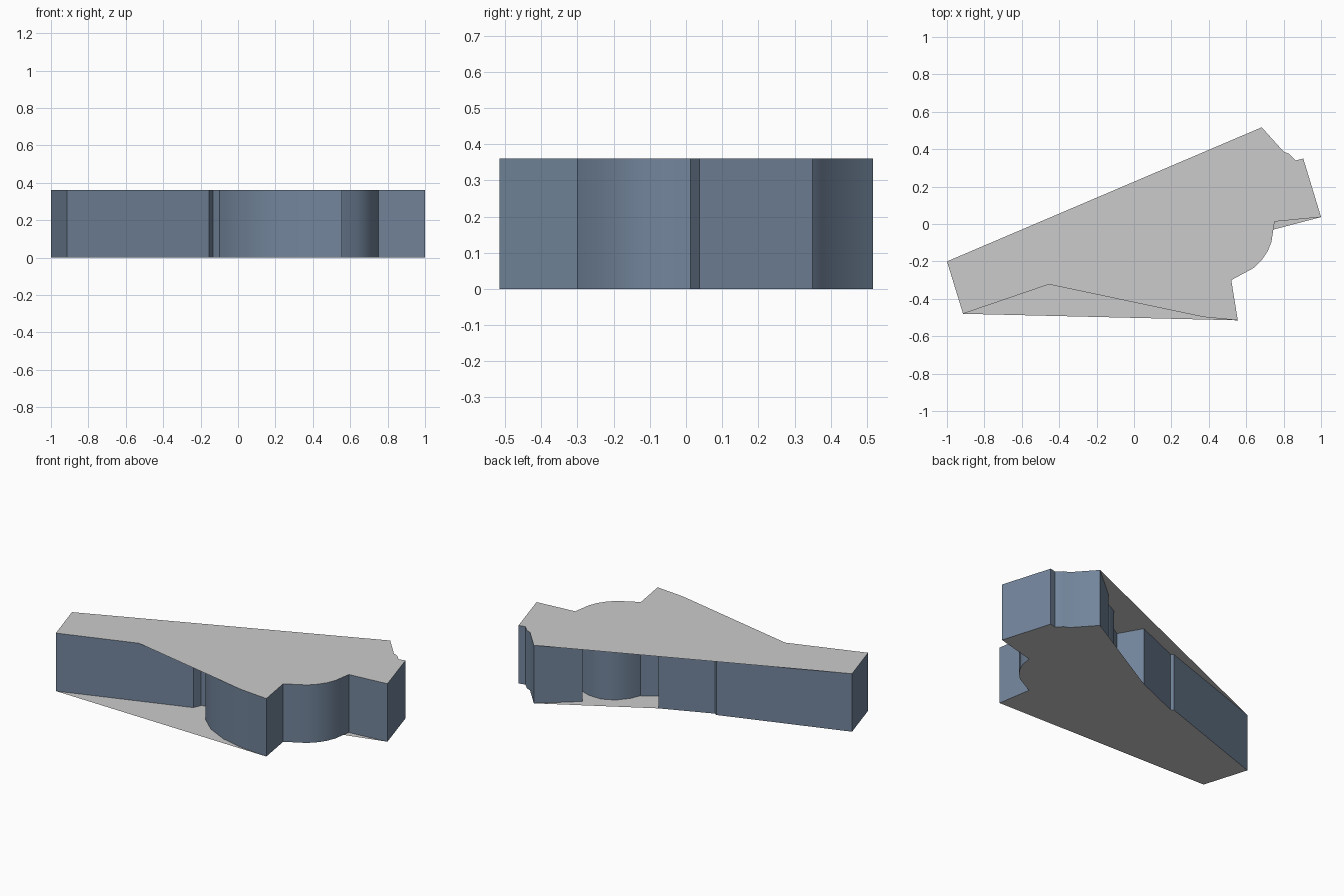
import bpy, bmesh, math

if "Cube" in bpy.data.objects:
    bpy.data.objects.remove(bpy.data.objects["Cube"])

H = 0.36

def material(name, color):
    m = bpy.data.materials.new(name)
    m.diffuse_color = (*color, 1)
    m.use_nodes = True
    m.node_tree.nodes["Principled BSDF"].inputs["Base Color"].default_value = m.diffuse_color
    return m

wall_blue = material("slate_blue_walls", (0.17, 0.235, 0.33))
cap_grey = material("light_grey_caps", (0.60, 0.60, 0.60))

# Footprint pieces, listed counter-clockwise
west_end = [(-1, -0.20), (-0.914, -0.48)]
front_notch = [(-0.155, -0.217), (-0.135, -0.17), (-0.10, -0.155)]
front_bow = [(-0.06, -0.235), (-0.005, -0.31), (0.09, -0.395), (0.22, -0.46)]
front_corner = [(0.37, -0.497), (0.555, -0.515)]
east_bay = [(0.52, -0.30), (0.64, -0.235), (0.685, -0.19), (0.715, -0.145),
            (0.735, -0.095), (0.745, -0.03), (0.752, 0.013)]
east_end = [(1, 0.037), (0.905, 0.35), (0.865, 0.34), (0.83, 0.375),
            (0.80, 0.387), (0.683, 0.517)]
back_bay = [(0.474, 0.34), (0.556, 0.228), (0.49, 0.252), (0.406, 0.254),
            (0.33, 0.217), (0.275, 0.15), (0.249, 0.09), (0.15, 0.03)]
back_corner = [(0.07, 0.17)]
back_notch = [(-0.23, 0.045), (-0.248, 0.055)]

def finish(name, bm, mat):
    me = bpy.data.meshes.new(name)
    bm.to_mesh(me)
    bm.free()
    me.materials.append(mat)
    ob = bpy.data.objects.new(name, me)
    bpy.context.collection.objects.link(ob)
    return ob

def cap(name, outline, z, flip):
    bm = bmesh.new()
    f = bm.faces.new([bm.verts.new((x, y, z)) for x, y in outline])
    f.normal_update()
    if (f.normal.z < 0) != flip:
        f.normal_flip()
    bmesh.ops.triangulate(bm, faces=bm.faces[:])
    return finish(name, bm, cap_grey)

# Outer walls: the full footprint swept upwards
loop = (west_end + front_notch + front_bow + front_corner + east_bay
        + east_end + back_bay + back_corner + back_notch)
bm = bmesh.new()
low = [bm.verts.new((x, y, 0)) for x, y in loop]
high = [bm.verts.new((x, y, H)) for x, y in loop]
for i in range(len(loop)):
    j = (i + 1) % len(loop)
    bm.faces.new((low[i], low[j], high[j], high[i])).smooth = True
walls = finish("outer_walls", bm, wall_blue)
walls.data.set_sharp_from_angle(angle=math.radians(32))

# Roof bridges the back recess and part of the front one
cap("flat_roof", west_end + [(-0.455, -0.323)] + front_corner + east_bay + east_end, H, False)

# Base bridges the whole front recess, and the bays with straight edges
cap("base_slab", west_end + [front_corner[-1]] + east_bay[:-1] + east_end
    + back_corner + back_notch, 0, True)
